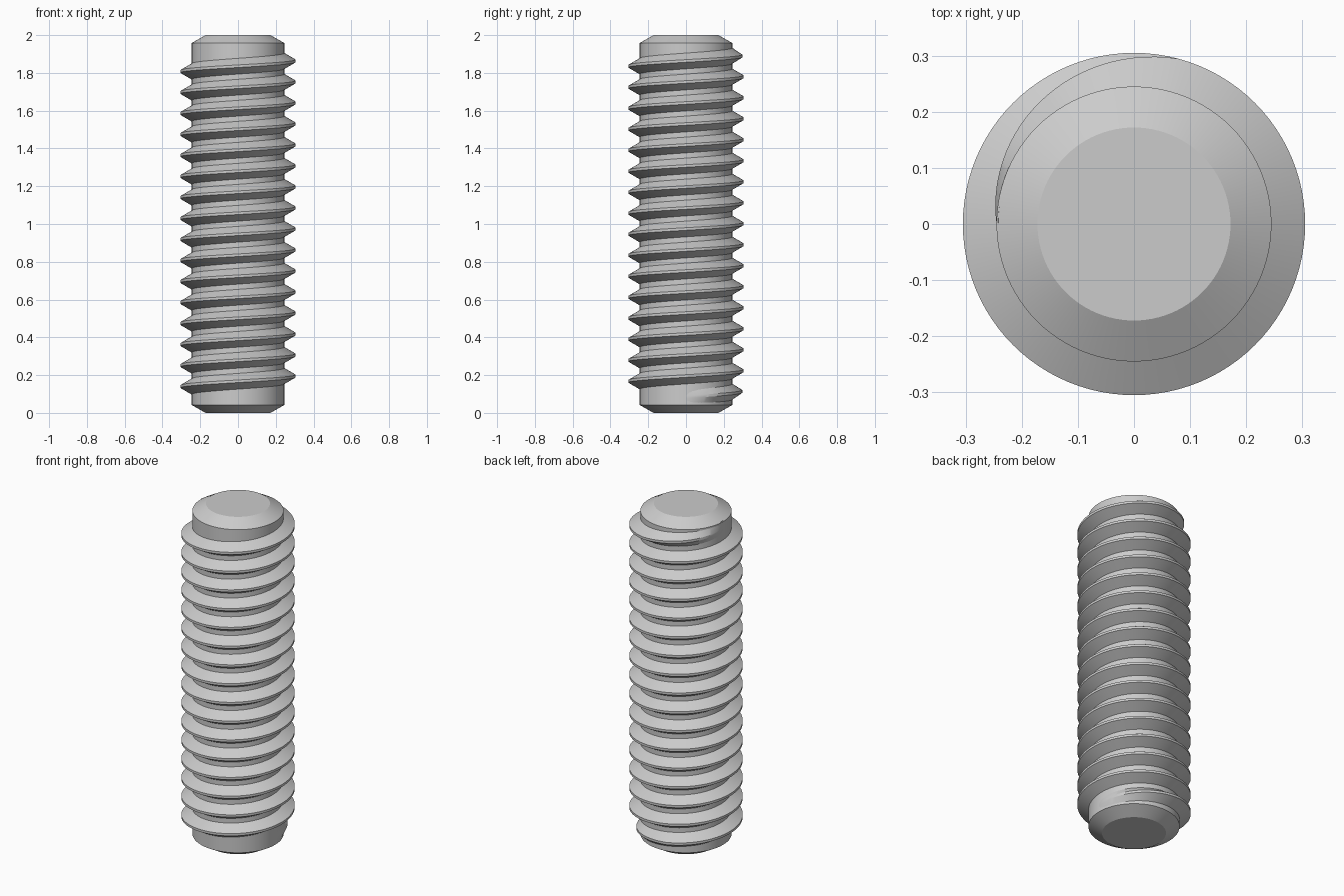
import bpy, bmesh, math

SEGMENTS = 96          # steps per turn
CORE_R, CREST_R = 0.245, 0.305
TIP_R, CHAMFER = 0.172, 0.042
PITCH, START_Z, TURNS = 0.1112, 0.084, 16.5
RAMP = 105 / 360       # run-out length in turns
SINK = 0.003           # thread root depth inside the core

if "Cube" in bpy.data.objects:
    bpy.data.objects.remove(bpy.data.objects["Cube"], do_unlink=True)

steel = bpy.data.materials.new("grey_steel")
steel.use_nodes = True
steel.diffuse_color = (0.6, 0.6, 0.6, 1)
steel.node_tree.nodes["Principled BSDF"].inputs["Base Color"].default_value = (0.6, 0.6, 0.6, 1)


def finish(name, bm):
    """Turn a bmesh into a smooth object with sharp edges kept."""
    bmesh.ops.recalc_face_normals(bm, faces=bm.faces)
    mesh = bpy.data.meshes.new(name)
    bm.to_mesh(mesh)
    bm.free()
    mesh.materials.append(steel)
    obj = bpy.data.objects.new(name, mesh)
    bpy.context.collection.objects.link(obj)
    bpy.ops.object.select_all(action="DESELECT")
    obj.select_set(True)
    bpy.context.view_layer.objects.active = obj
    bpy.ops.object.shade_smooth_by_angle(angle=math.radians(25))


def ring(bm, radius, z):
    angles = [math.tau * i / SEGMENTS for i in range(SEGMENTS)]
    return [bm.verts.new((radius * math.cos(a), radius * math.sin(a), z)) for a in angles]


def bridge(bm, a, b):
    """Join two closed loops of equal length with quads."""
    for i in range(len(a)):
        j = (i + 1) % len(a)
        bm.faces.new((a[i], a[j], b[j], b[i]))


def loft(bm, loops):
    for a, b in zip(loops, loops[1:]):
        bridge(bm, a, b)
    bm.faces.new(loops[0])
    bm.faces.new(loops[-1])


# Core rod with chamfered ends
bm = bmesh.new()
profile = [(TIP_R, 0), (CORE_R, CHAMFER), (CORE_R, 2 - CHAMFER), (TIP_R, 2)]
loft(bm, [ring(bm, r, z) for r, z in profile])
finish("core_rod", bm)

# Right-handed helical thread, fading into the core at both ends
bm = bmesh.new()
root_half = PITCH * 0.375 + SINK * math.tan(math.radians(30))
crest_half = PITCH / 16
sections = []
steps = int(TURNS * SEGMENTS)
for i in range(steps + 1):
    turn = i / SEGMENTS
    fade = min(1, turn / RAMP, (TURNS - turn) / RAMP)
    crest = CORE_R + (CREST_R - CORE_R) * fade
    root = CORE_R - SINK
    angle, z = math.tau * turn, START_Z + PITCH * turn
    section = [(root, -root_half), (crest, -crest_half), (crest, crest_half), (root, root_half)]
    sections.append([bm.verts.new((r * math.cos(angle), r * math.sin(angle), z + dz))
                     for r, dz in section])
loft(bm, sections)
finish("screw_thread", bm)
